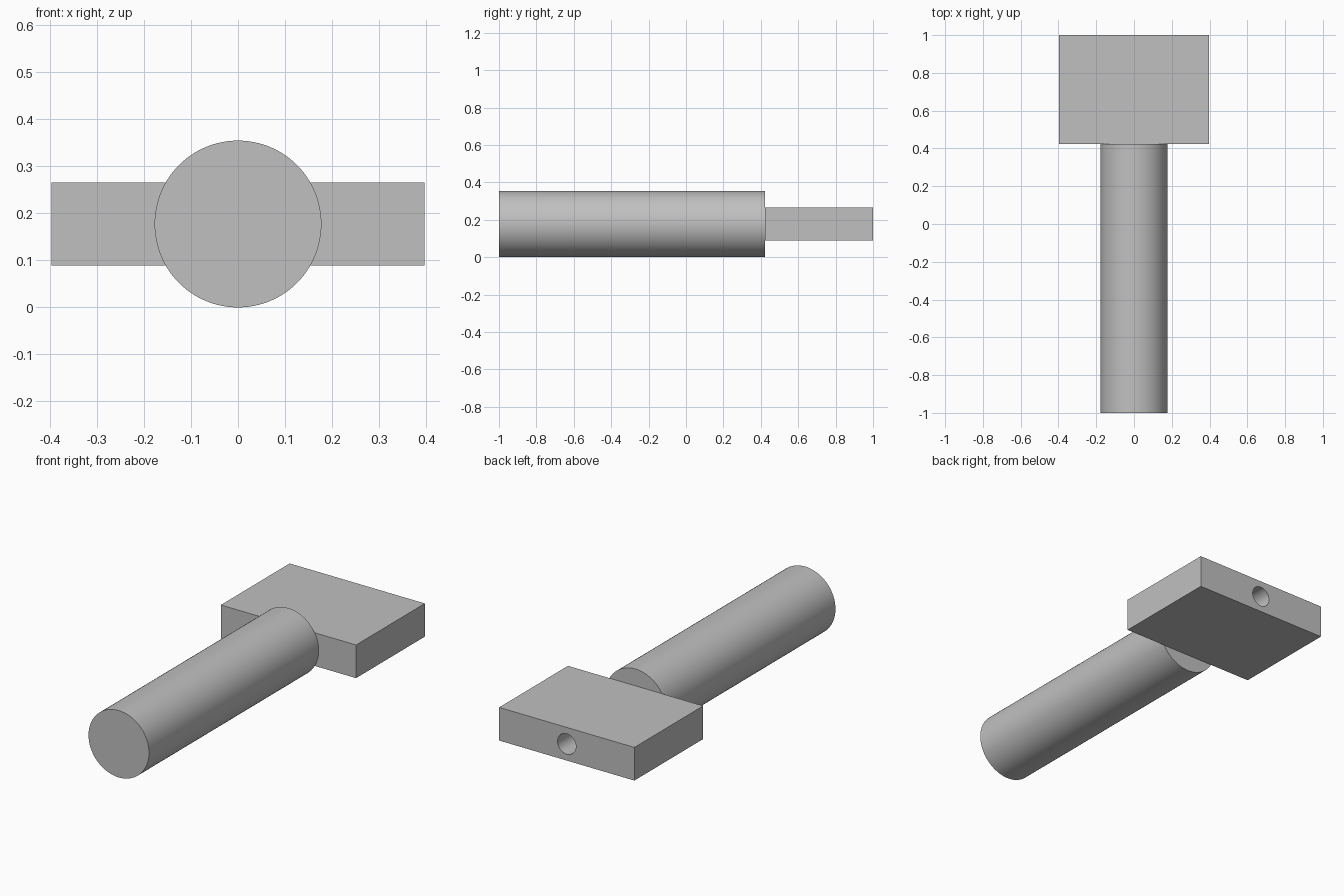
import bpy
import math

cube = bpy.data.objects.get("Cube")
if cube:
    bpy.data.objects.remove(cube, do_unlink=True)

AXIS_Z = 0.1775     # height of the shared centre line
JOINT_Y = 0.423     # where the shaft meets the block

grey = bpy.data.materials.new("plain grey")
grey.use_nodes = True
colour = (0.53, 0.53, 0.53, 1)
grey.diffuse_color = colour
grey.node_tree.nodes["Principled BSDF"].inputs["Base Color"].default_value = colour


def rod(name, radius, y0, y1, sides):
    """Cylinder lying along y between y0 and y1."""
    bpy.ops.mesh.primitive_cylinder_add(
        vertices=sides, radius=radius, depth=y1 - y0,
        location=(0, (y0 + y1) / 2, AXIS_Z), rotation=(math.pi / 2, 0, 0))
    obj = bpy.context.object
    obj.name = name
    obj.data.materials.append(grey)
    bpy.ops.object.shade_smooth_by_angle(angle=math.radians(30))
    return obj


# Round shaft
rod("shaft", 0.1775, -1, JOINT_Y, 96)

# Flat block behind the shaft
bpy.ops.mesh.primitive_cube_add(size=1, location=(0, (JOINT_Y + 1) / 2, AXIS_Z))
block = bpy.context.object
block.name = "end_block"
block.scale = (0.794, 1 - JOINT_Y, 0.176)
bpy.ops.object.transform_apply(location=False, rotation=False, scale=True)
block.data.materials.append(grey)

# Bore running from the back face through the block
cutter = rod("bore_cutter", 0.054, JOINT_Y - 0.1, 1.1, 48)
cutter.hide_render = True
cutter.hide_set(True)
bore = block.modifiers.new("bore", "BOOLEAN")
bore.operation = "DIFFERENCE"
bore.solver = "EXACT"
bore.object = cutter

# Apply the cut, then smooth the bore wall
bpy.ops.object.select_all(action="DESELECT")
block.select_set(True)
bpy.context.view_layer.objects.active = block
bpy.ops.object.modifier_apply(modifier=bore.name)
bpy.data.objects.remove(cutter, do_unlink=True)
bpy.ops.object.shade_smooth_by_angle(angle=math.radians(30))
